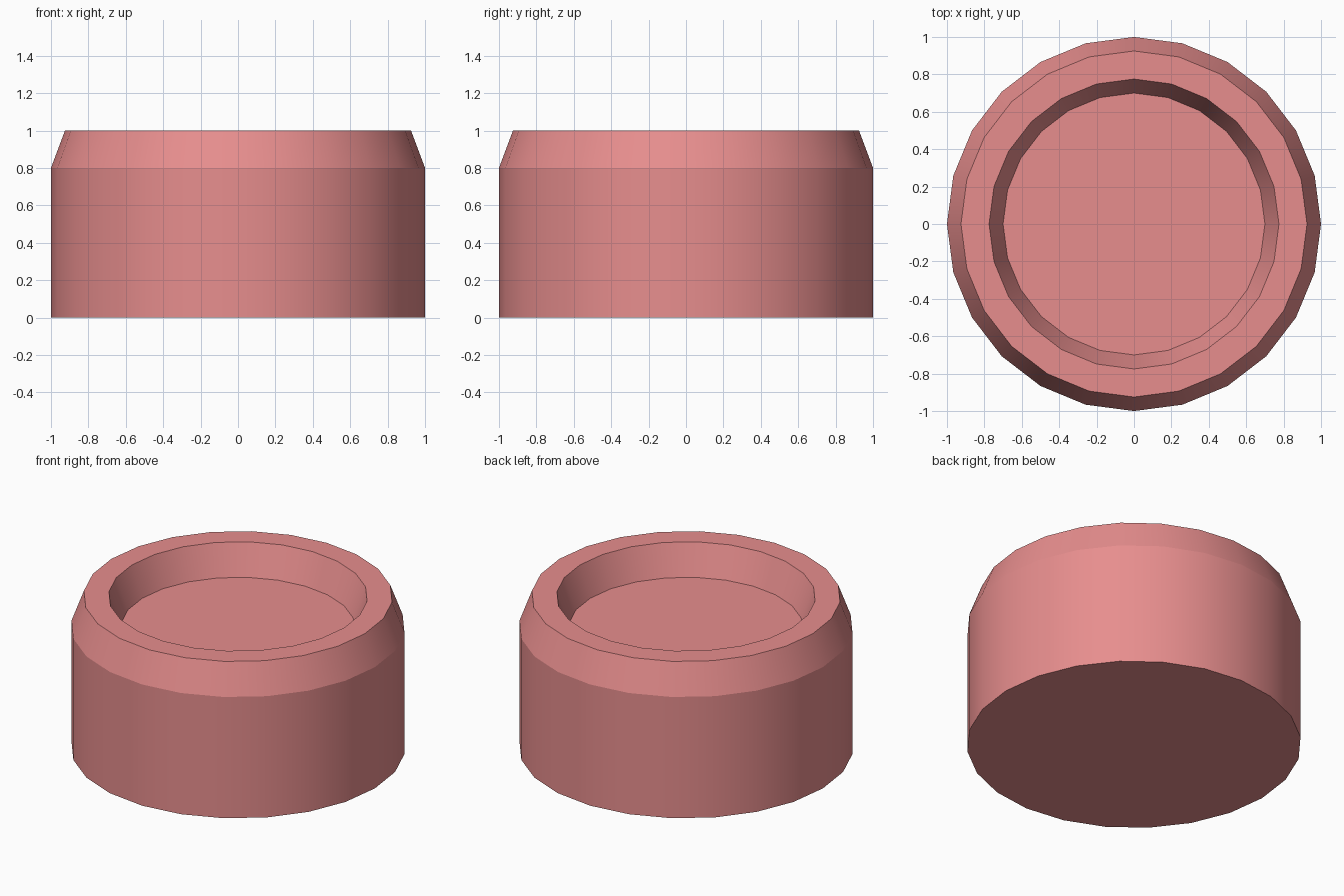
import bpy, bmesh, math

if "Cube" in bpy.data.objects:
    bpy.data.objects.remove(bpy.data.objects["Cube"])

SIDES = 24
# (radius, height) from the base edge, over the rim, to the dish floor
PROFILE = [(1.0, 0.0), (1.0, 0.8), (0.925, 1.0), (0.775, 1.0), (0.7, 0.8)]

# Round dish: one ring of vertices per profile point
bm = bmesh.new()
rings = []
for r, z in PROFILE:
    rings.append([bm.verts.new((r * math.cos(math.tau * i / SIDES),
                                r * math.sin(math.tau * i / SIDES), z))
                  for i in range(SIDES)])

# Walls, chamfer, rim and recess
for a, b in zip(rings, rings[1:]):
    for i in range(SIDES):
        j = (i + 1) % SIDES
        bm.faces.new((a[i], a[j], b[j], b[i]))

# Underside and dish floor
bm.faces.new(rings[0][::-1])
bm.faces.new(rings[-1])

mesh = bpy.data.meshes.new("round_dish")
bm.to_mesh(mesh)
bm.free()
dish = bpy.data.objects.new("round_dish", mesh)
bpy.context.collection.objects.link(dish)

# Coral colour
mat = bpy.data.materials.new("coral")
mat.diffuse_color = (0.8, 0.27, 0.27, 1.0)
mat.use_nodes = True
mat.node_tree.nodes["Principled BSDF"].inputs["Base Color"].default_value = mat.diffuse_color
mesh.materials.append(mat)

# Smooth around the circumference, sharp at every profile corner
bpy.context.view_layer.objects.active = dish
dish.select_set(True)
bpy.ops.object.shade_smooth_by_angle(angle=math.radians(18))
